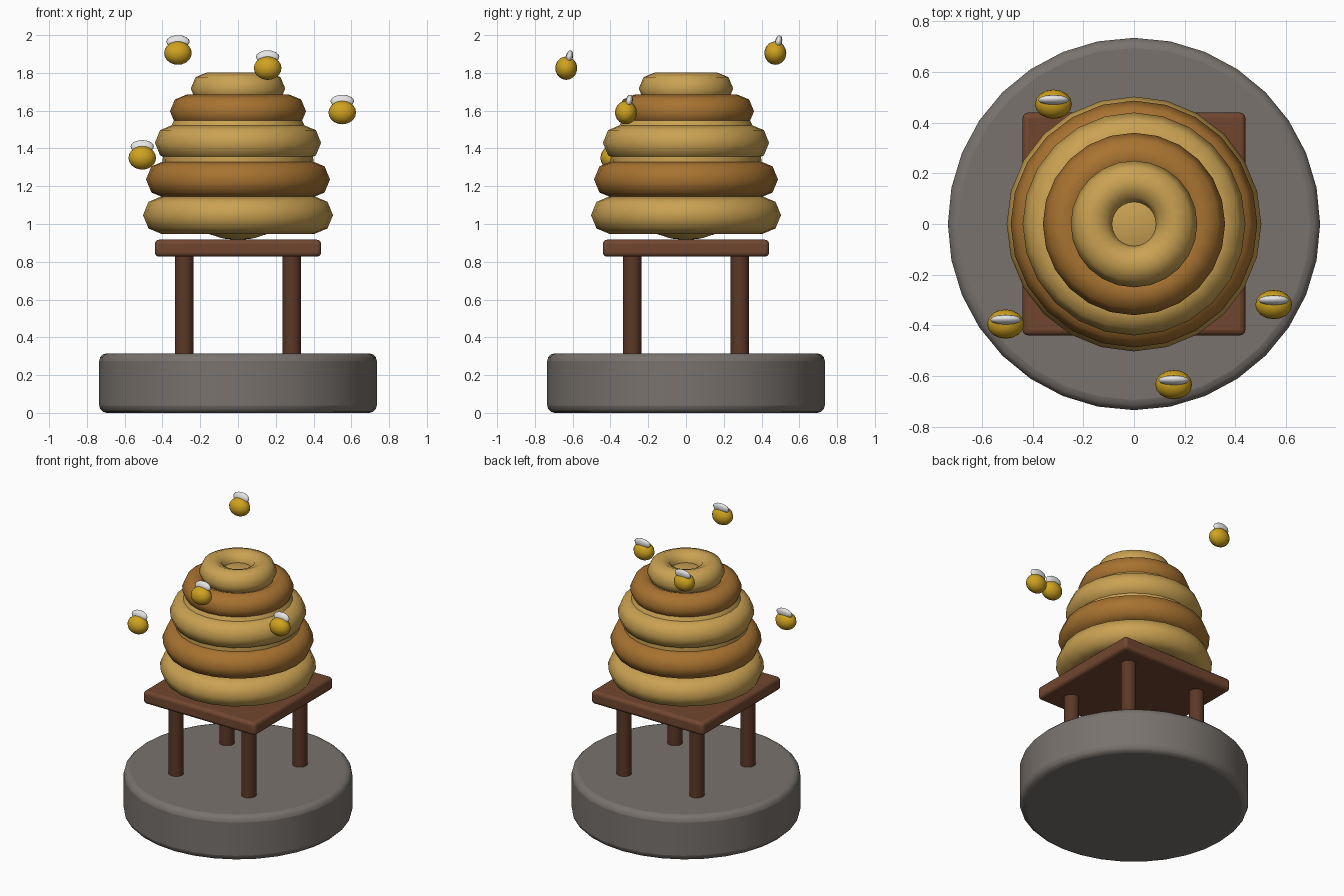
import bpy
import math

if "Cube" in bpy.data.objects:
    bpy.data.objects.remove(bpy.data.objects["Cube"])


def material(name, rgb):
    m = bpy.data.materials.new(name)
    m.diffuse_color = (*rgb, 1)
    m.use_nodes = True
    m.node_tree.nodes["Principled BSDF"].inputs["Base Color"].default_value = m.diffuse_color
    return m


STONE = material("stone grey", (0.19, 0.17, 0.155))
BOARD = material("board brown", (0.165, 0.062, 0.029))
LEG = material("leg brown", (0.105, 0.04, 0.02))
HONEY = material("straw honey", (0.59, 0.36, 0.085))
AMBER = material("straw amber", (0.39, 0.17, 0.03))
BEE = material("bee yellow", (0.62, 0.36, 0.014))
WING = material("wing white", (0.78, 0.78, 0.78))


def finish(name, mat, bevel=0, segments=3, angle=40):
    """Name, colour, bevel and smooth the object just added."""
    ob = bpy.context.object
    ob.name = name
    ob.data.materials.append(mat)
    bpy.ops.object.transform_apply(location=False, rotation=False, scale=True)
    if bevel:
        mod = ob.modifiers.new("rounded edges", 'BEVEL')
        mod.width = bevel
        mod.segments = segments
        mod.limit_method = 'ANGLE'
        mod.angle_limit = math.radians(40)
    bpy.ops.object.shade_smooth_by_angle(angle=math.radians(angle))
    return ob


def ellipsoid(name, mat, loc, radii, tilt=0, segments=16, rings=10):
    bpy.ops.mesh.primitive_uv_sphere_add(segments=segments, ring_count=rings,
                                         radius=1, location=loc, rotation=(tilt, 0, 0))
    bpy.context.object.scale = radii
    return finish(name, mat, angle=80)


# Round stone base
bpy.ops.mesh.primitive_cylinder_add(vertices=32, radius=0.735, depth=0.315,
                                    location=(0, 0, 0.1575))
finish("stone_base", STONE, 0.04)

# Stand: four legs and a square board
for sx in (-1, 1):
    for sy in (-1, 1):
        bpy.ops.mesh.primitive_cylinder_add(vertices=16, radius=0.049, depth=0.54,
                                            location=(sx * 0.285, sy * 0.285, 0.575))
        finish("stand_leg", LEG, 0.01, 2)
bpy.ops.mesh.primitive_cube_add(size=1, location=(0, 0, 0.872))
bpy.context.object.scale = (0.88, 0.88, 0.09)
finish("stand_board", BOARD, 0.022)

# Hive: inner core wrapped by stacked coils (outer radius, thickness radius, height)
ellipsoid("hive_core", HONEY, (0, 0, 1.33), (0.40, 0.40, 0.415), segments=24, rings=16)
coils = [(0.503, 0.1, 1.047), (0.487, 0.098, 1.236), (0.44, 0.095, 1.43),
         (0.36, 0.088, 1.597), (0.25, 0.085, 1.717)]
for i, (outer, r, z) in enumerate(coils):
    bpy.ops.mesh.primitive_torus_add(major_segments=24, minor_segments=8,
                                     major_radius=outer - r, minor_radius=r,
                                     location=(0, 0, z))
    finish("hive_coil", AMBER if i % 2 else HONEY, angle=80)

# Bees hovering around the hive
for x, y, z in [(-0.318, 0.473, 1.905), (0.157, -0.634, 1.825),
                (0.552, -0.318, 1.59), (-0.507, -0.395, 1.35)]:
    ellipsoid("bee_body", BEE, (x, y, z), (0.073, 0.058, 0.062))
    ellipsoid("bee_wings", WING, (x, y + 0.017, z + 0.06), (0.062, 0.019, 0.035),
              math.radians(-12), 12, 8)
